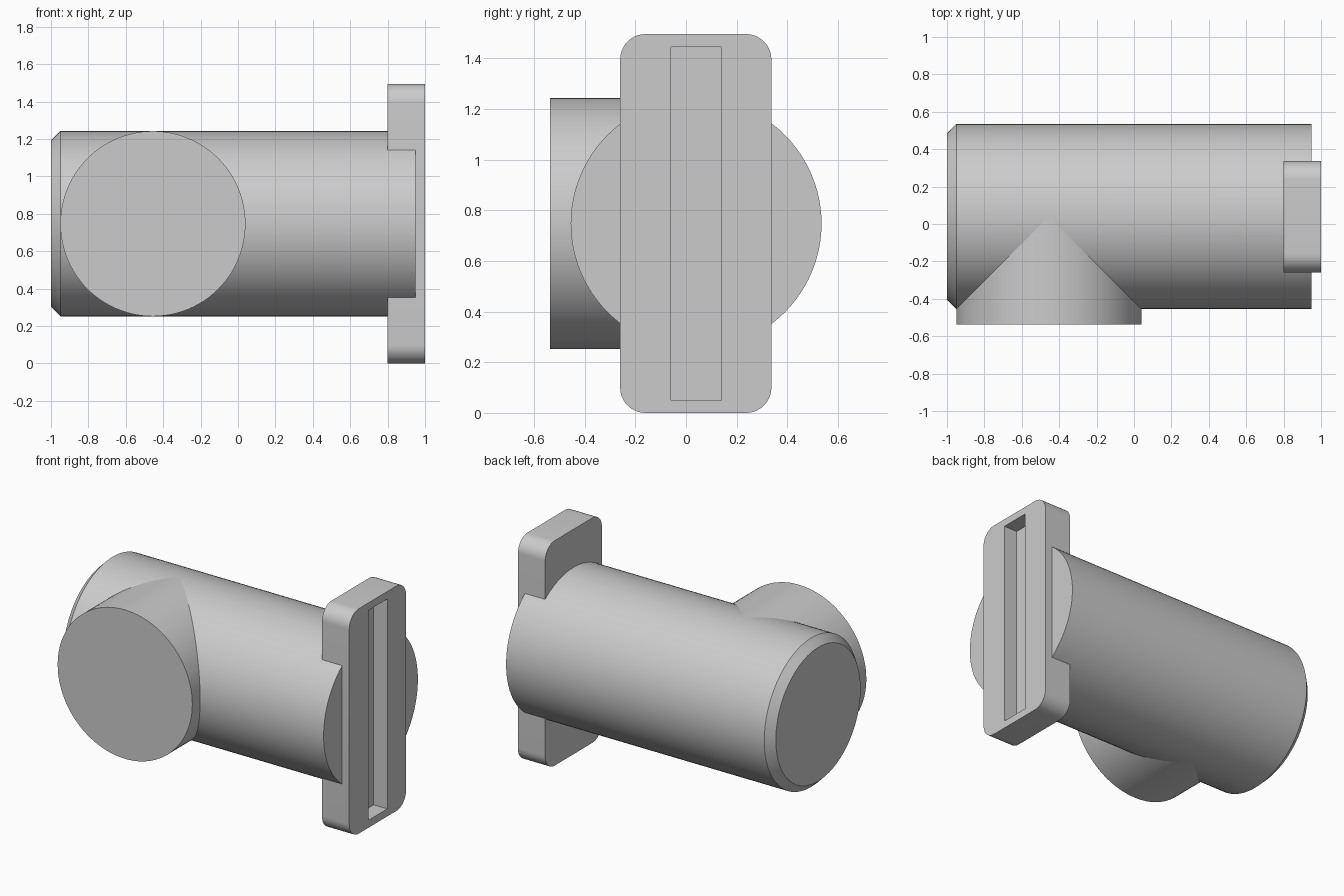
import bpy, bmesh, math
from mathutils import Matrix, Vector

if "Cube" in bpy.data.objects:
    bpy.data.objects.remove(bpy.data.objects["Cube"], do_unlink=True)

grey = bpy.data.materials.new("plain grey")
grey.use_nodes = True
grey.diffuse_color = (0.6, 0.6, 0.6, 1)
grey.node_tree.nodes["Principled BSDF"].inputs["Base Color"].default_value = (0.6, 0.6, 0.6, 1)

RADIUS, AXIS_Y, AXIS_Z = 0.495, 0.04, 0.747


def finish(name, bm):
    bmesh.ops.recalc_face_normals(bm, faces=bm.faces)
    mesh = bpy.data.meshes.new(name)
    bm.to_mesh(mesh)
    bm.free()
    ob = bpy.data.objects.new(name, mesh)
    bpy.context.collection.objects.link(ob)
    mesh.materials.append(grey)
    return ob


def cylinder(name, start, end, radius, chamfer=0):
    """Solid cylinder from start to end, optionally chamfered at the start."""
    start, end = Vector(start), Vector(end)
    axis = end - start
    bm = bmesh.new()
    bmesh.ops.create_cone(bm, cap_ends=True, segments=96, radius1=radius,
                          radius2=radius, depth=axis.length)
    if chamfer:
        low = min(v.co.z for v in bm.verts)
        rim = [e for e in bm.edges if all(v.co.z < low + 0.001 for v in e.verts)]
        bmesh.ops.bevel(bm, geom=rim, offset=chamfer, segments=1, affect='EDGES')
    turn = axis.to_track_quat('Z', 'Y').to_matrix().to_4x4()
    bm.transform(Matrix.Translation((start + end) / 2) @ turn)
    return finish(name, bm)


def box(name, low, high, corner=0):
    """Box between two corners, with optional rounding of the edges along x."""
    low, high = Vector(low), Vector(high)
    bm = bmesh.new()
    bmesh.ops.create_cube(bm, size=1)
    bm.transform(Matrix.Translation((low + high) / 2) @ Matrix.Diagonal((*(high - low), 1)))
    if corner:
        edges = [e for e in bm.edges if abs(e.verts[0].co.x - e.verts[1].co.x) > 0.01]
        bmesh.ops.bevel(bm, geom=edges, offset=corner, segments=10, affect='EDGES', profile=0.5)
    return finish(name, bm)


def smooth(ob):
    bpy.ops.object.select_all(action='DESELECT')
    ob.select_set(True)
    bpy.context.view_layer.objects.active = ob
    bpy.ops.object.shade_smooth_by_angle(angle=math.radians(30))


def cut_slot(ob, floor_x):
    """Cut the long upright slot into the flange end, down to floor_x."""
    cutter = box("slot_cutter", (floor_x, -0.06, 0.05), (1.1, 0.14, 1.445))
    cutter.hide_render = True
    mod = ob.modifiers.new("slot", 'BOOLEAN')
    mod.operation, mod.solver, mod.object = 'DIFFERENCE', 'EXACT', cutter
    bpy.context.view_layer.objects.active = ob
    bpy.ops.object.modifier_apply(modifier=mod.name)
    bpy.data.objects.remove(cutter, do_unlink=True)


# Main barrel with a chamfered closed end
barrel = cylinder("main_barrel", (-1, AXIS_Y, AXIS_Z), (0.948, AXIS_Y, AXIS_Z), RADIUS, 0.05)
cut_slot(barrel, 0.89)

# Side branch of the same bore, meeting the barrel at its axis
branch = cylinder("side_branch", (-0.455, AXIS_Y, AXIS_Z), (-0.455, -0.537, AXIS_Z), RADIUS)

# Rounded end flange with a slot
flange = box("end_flange", (0.8, -0.26, 0), (1, 0.337, 1.495), 0.1)
cut_slot(flange, 0.9)

for part in (barrel, branch, flange):
    smooth(part)
